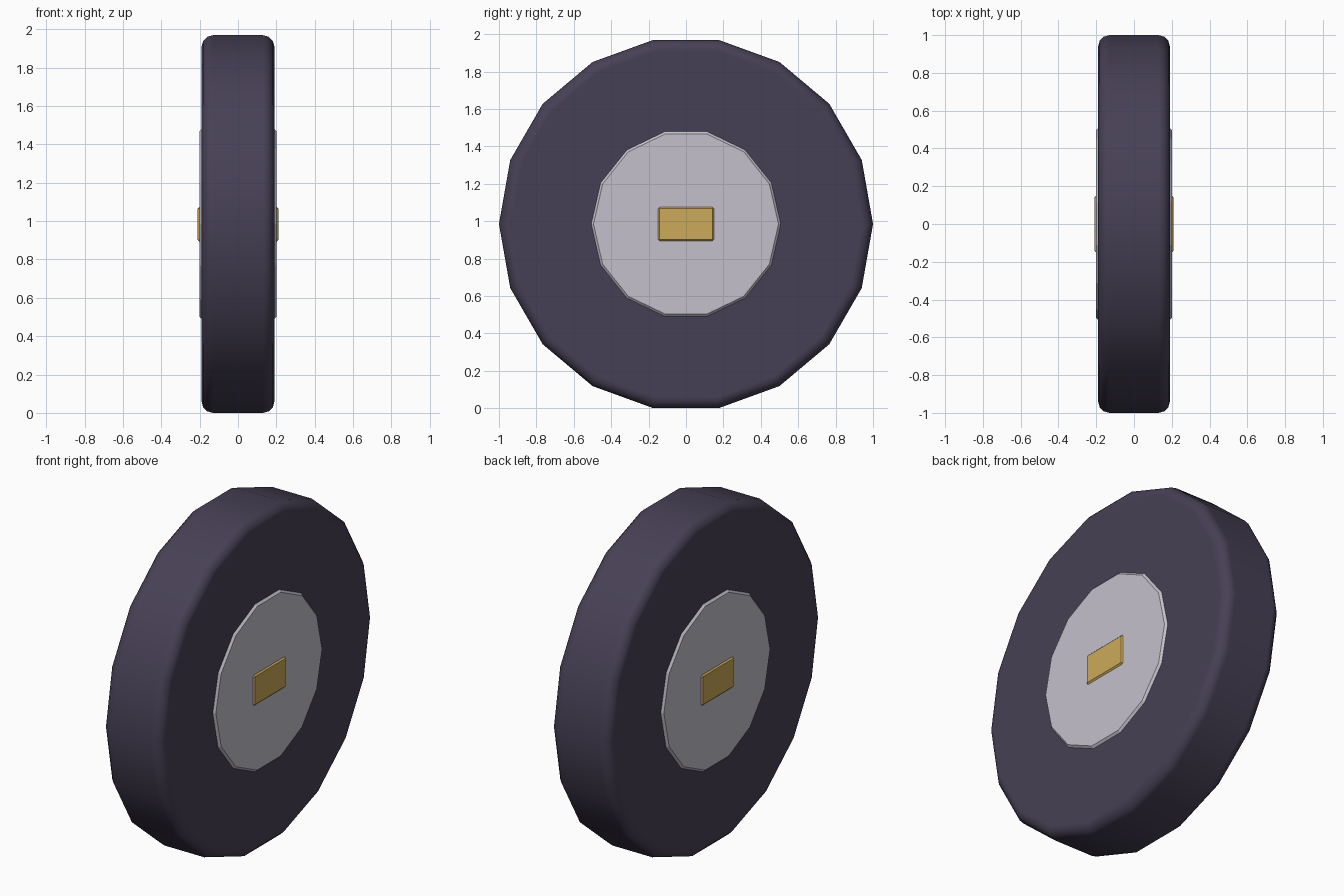
import bpy, math

if "Cube" in bpy.data.objects:
    bpy.data.objects.remove(bpy.data.objects["Cube"])

CZ = math.cos(math.radians(10))  # wheel centre height: 18 sides resting on a flat


def material(name, rgb):
    m = bpy.data.materials.new(name)
    m.diffuse_color = (*rgb, 1)
    m.use_nodes = True
    m.node_tree.nodes["Principled BSDF"].inputs["Base Color"].default_value = m.diffuse_color
    return m


def finish(name, mat, bevel, segments, smooth):
    ob = bpy.context.object
    ob.name = ob.data.name = name
    ob.data.materials.append(mat)
    bpy.ops.object.transform_apply(location=False, rotation=True, scale=True)
    if smooth:
        bpy.ops.object.shade_smooth_by_angle(angle=math.radians(35))
    b = ob.modifiers.new("Bevel", 'BEVEL')
    b.width, b.segments = bevel, segments
    b.limit_method, b.angle_limit = 'ANGLE', math.radians(40)
    if smooth:
        for p in ob.data.polygons:
            p.use_smooth = True
        for e in ob.data.edges:
            e.use_edge_sharp = False
        w = ob.modifiers.new("Weighted", 'WEIGHTED_NORMAL')
        w.weight = 100
    return ob


def disc(name, sides, radius, half_width, *rest):
    bpy.ops.mesh.primitive_cylinder_add(
        vertices=sides, radius=radius, depth=2 * half_width,
        location=(0, 0, CZ), rotation=(0, math.pi / 2, 0))
    return finish(name, *rest)


rubber = material("dark purple rubber", (0.062, 0.051, 0.090))
metal = material("pale grey metal", (0.55, 0.53, 0.60))
brass = material("brass", (0.60, 0.40, 0.10))

# Tyre with rounded shoulders
disc("tyre", 18, 1.0, 0.19, rubber, 0.06, 3, True)

# Hub disc, slightly proud of both tyre faces
disc("hub", 14, 0.517, 0.202, metal, 0.022, 1, False)

# Rectangular axle passing through the hub
bpy.ops.mesh.primitive_cube_add(size=1, location=(0, 0, CZ))
bpy.context.object.scale = (0.42, 0.30, 0.18)
finish("axle", brass, 0.008, 1, False)
